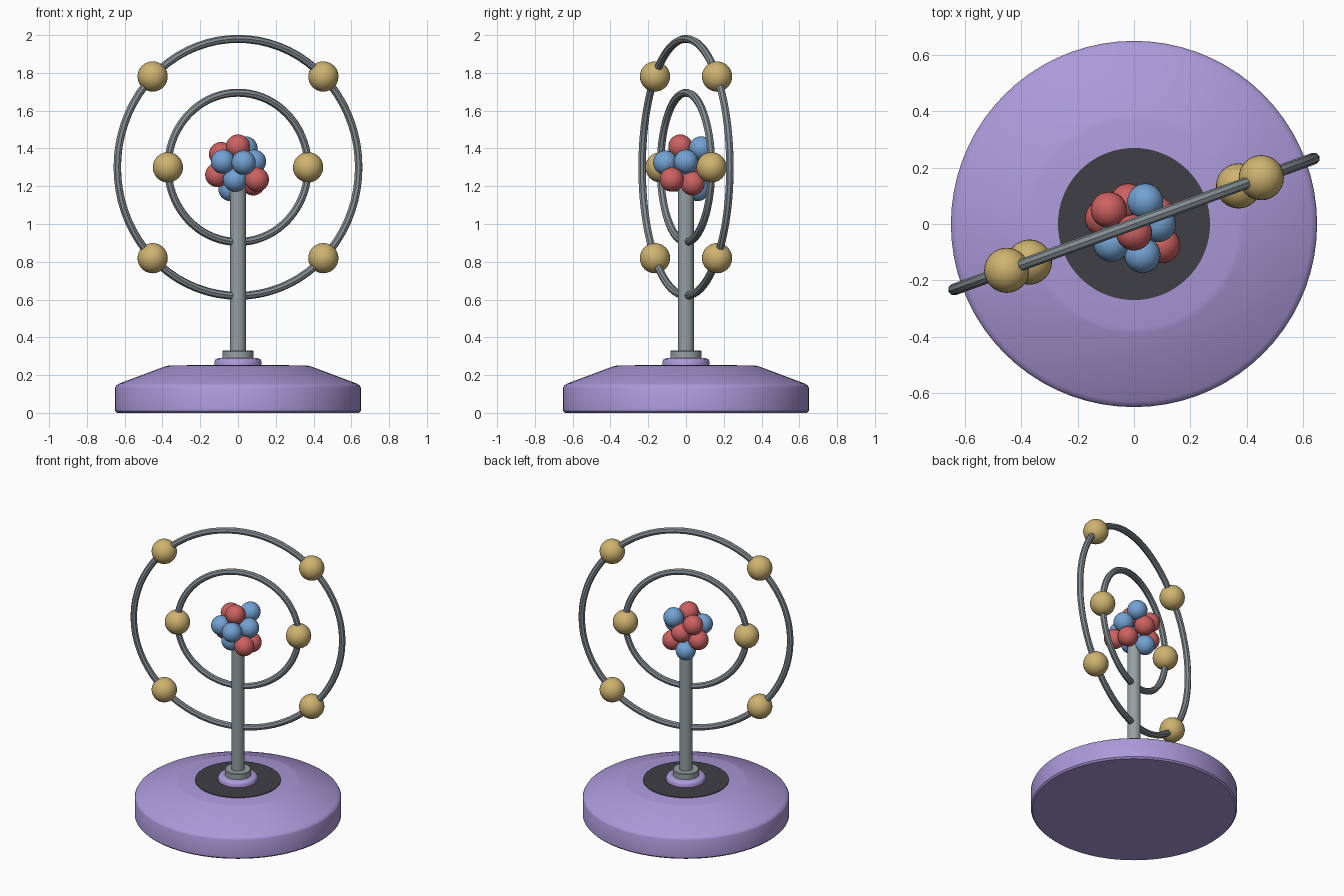
import bpy
import bmesh
from math import radians, sin, cos, pi
from mathutils import Matrix, Vector

default = bpy.data.objects.get("Cube")
if default:
    bpy.data.objects.remove(default, do_unlink=True)


def material(name, rgb):
    mat = bpy.data.materials.new(name)
    mat.use_nodes = True
    color = (*rgb, 1.0)
    mat.diffuse_color = color
    mat.node_tree.nodes["Principled BSDF"].inputs["Base Color"].default_value = color
    return mat


PURPLE = material("lavender", (0.41, 0.32, 0.70))
DARK = material("charcoal", (0.05, 0.05, 0.06))
STEEL = material("steel grey", (0.30, 0.35, 0.37))
WIRE = material("ring grey", (0.23, 0.27, 0.29))
GOLD = material("gold", (0.62, 0.45, 0.16))
RED = material("red", (0.61, 0.12, 0.12))
BLUE = material("blue", (0.17, 0.36, 0.65))


def finish(obj, name, mat, angle=35):
    obj.name = name
    obj.data.materials.append(mat)
    bpy.ops.object.select_all(action="DESELECT")
    obj.select_set(True)
    bpy.context.view_layer.objects.active = obj
    bpy.ops.object.shade_smooth_by_angle(angle=radians(angle))
    return obj


def lathe(name, profile, mat, steps=72):
    """Spin a closed (radius, height) profile round the z axis."""
    bm = bmesh.new()
    verts = [bm.verts.new((r, 0, z)) for r, z in profile]
    edges = [bm.edges.new(pair) for pair in zip(verts, verts[1:])]
    bmesh.ops.spin(bm, geom=verts + edges, axis=(0, 0, 1), cent=(0, 0, 0),
                   steps=steps, angle=2 * pi)
    bmesh.ops.remove_doubles(bm, verts=bm.verts, dist=0.0005)
    bmesh.ops.recalc_face_normals(bm, faces=bm.faces)
    mesh = bpy.data.meshes.new(name)
    bm.to_mesh(mesh)
    bm.free()
    obj = bpy.data.objects.new(name, mesh)
    bpy.context.collection.objects.link(obj)
    return finish(obj, name, mat)


def ball(name, location, radius, mat):
    bpy.ops.mesh.primitive_uv_sphere_add(segments=32, ring_count=16,
                                         radius=radius, location=location)
    return finish(bpy.context.object, name, mat)


# Stand
lathe("base", [(0, 0), (0.64, 0), (0.65, 0.01), (0.65, 0.135), (0.645, 0.145),
               (0.63, 0.155), (0.39, 0.245), (0.37, 0.25), (0, 0.25)], PURPLE)
lathe("top_disc", [(0, 0.249), (0.27, 0.249), (0.27, 0.254), (0, 0.254)], DARK)
lathe("lower_collar", [(0, 0.25), (0.125, 0.25), (0.125, 0.272), (0.118, 0.284),
                       (0.105, 0.29), (0, 0.29)], PURPLE)
lathe("upper_collar", [(0, 0.285), (0.083, 0.285), (0.083, 0.325), (0.078, 0.33),
                       (0, 0.33)], STEEL)
lathe("pole", [(0, 0.3), (0.042, 0.3), (0.042, 1.22), (0, 1.22)], STEEL, 32)

# Orbit rings and the balls riding on them
CENTRE = Vector((0, 0, 1.3))
TURN = Matrix.Rotation(radians(20), 3, "Z")
orbits = [("inner", 0.395, (0, 180)), ("outer", 0.68, (45, 135, 225, 315))]
for label, radius, angles in orbits:
    bpy.ops.mesh.primitive_torus_add(
        major_radius=radius, minor_radius=0.021, major_segments=72,
        minor_segments=8, location=CENTRE, rotation=(pi / 2, 0, radians(20)))
    finish(bpy.context.object, label + "_ring", WIRE, 30)
    for i, a in enumerate(map(radians, angles)):
        offset = TURN @ Vector((radius * cos(a), 0, radius * sin(a)))
        ball(f"{label}_electron_{i + 1}", CENTRE + offset, 0.08, GOLD)

# Nucleus, as offsets from the ring centre
protons = [(0, -0.03, 0.11), (-0.09, 0.05, 0.07), (-0.11, 0.02, -0.04),
           (0.1, -0.075, -0.065), (0.08, 0.035, -0.085), (-0.02, 0.08, 0.01)]
neutrons = [(0.04, 0.08, 0.1), (-0.08, -0.07, 0.03), (0.03, -0.11, 0.025),
            (0.085, 0, 0.03), (-0.015, -0.05, -0.065), (-0.04, 0.06, -0.115)]
for label, offsets, mat in (("proton", protons, RED), ("neutron", neutrons, BLUE)):
    for i, offset in enumerate(offsets):
        ball(f"{label}_{i + 1}", CENTRE + Vector(offset), 0.064, mat)
